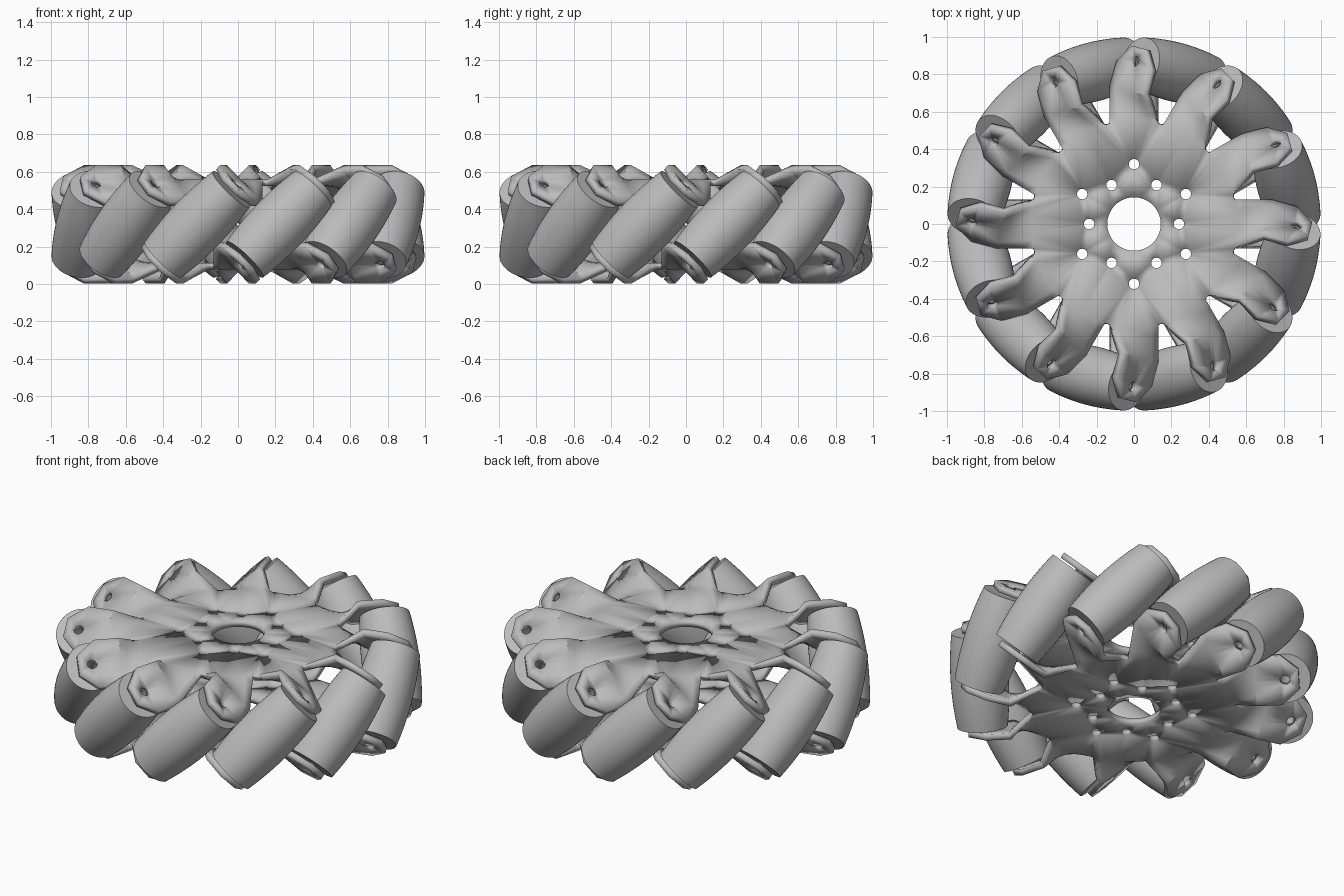
import bpy, bmesh, math
from math import sin, cos, pi, radians, sqrt
from mathutils import Vector, Matrix

cube = bpy.data.objects.get("Cube")
if cube:
    bpy.data.objects.remove(cube)

COUNT = 12          # rollers around the wheel
MID = 0.319         # height of the wheel's middle plane
AXIS_R = 0.842      # distance from wheel axis to roller axis
HALF_ROLLER = 0.266
TAB_W = 0.31        # outer face of a tab, along the roller axis
TAB_HALF = 0.138
HUB_R, HUB_Z = 0.553, 0.24
THICK = 0.034
BORE = 0.027

grey = bpy.data.materials.new("plain grey")
grey.use_nodes = True
grey.diffuse_color = (0.5, 0.5, 0.5, 1)
grey.node_tree.nodes["Principled BSDF"].inputs["Base Color"].default_value = (0.5, 0.5, 0.5, 1)


def roller_frame(angle):
    """Local x = radial, y = across the tab, z = along the 45 degree roller axis."""
    s = sqrt(0.5)
    basis = Matrix(((1, 0, 0), (0, s, s), (0, -s, s))).to_4x4()
    return Matrix.Rotation(angle, 4, 'Z') @ basis


def add_object(name, mesh, matrix):
    ob = bpy.data.objects.new(name, mesh)
    bpy.context.collection.objects.link(ob)
    ob.matrix_world = matrix
    return ob


def finish(bm, name):
    mesh = bpy.data.meshes.new(name)
    bm.to_mesh(mesh)
    bm.free()
    mesh.materials.append(grey)
    return mesh


def loop_edges(bm, verts):
    """Closed ring of edges, reusing those that exist."""
    pairs = zip(verts, verts[1:] + verts[:1])
    return [bm.edges.get(p) or bm.edges.new(p) for p in pairs]


def circle(bm, cx, cy, z, r, n, matrix=Matrix()):
    return [bm.verts.new(matrix @ Vector((cx + r * cos(2 * pi * i / n),
                                          cy + r * sin(2 * pi * i / n), z)))
            for i in range(n)]


def side_plate():
    bm = bmesh.new()
    cols, rows = 6, 4
    step = 2 * pi / COUNT
    half_root = radians(13.6)
    hub_ring, tab_loops = [], []

    for k in range(COUNT):
        a = k * step
        frame = roller_frame(a - step / 2)

        # twisted web from the hub rim to the tilted tab
        grid = []
        for r in range(rows + 1):
            line = []
            for c in range(cols + 1):
                f = 2 * c / cols - 1
                t = a + f * half_root
                root = Vector((HUB_R * cos(t), HUB_R * sin(t), HUB_Z))
                tab = frame @ Vector((0.68, f * TAB_HALF, TAB_W))
                line.append(bm.verts.new(root.lerp(tab, r / rows)))
            grid.append(line)
        for lo, hi in zip(grid, grid[1:]):
            for c in range(cols):
                bm.faces.new((lo[c], hi[c], hi[c + 1], lo[c + 1]))
        hub_ring += grid[0]

        # tab with chamfered tip and axle hole
        tip = [(0.82, 1), (0.918, 0.4), (0.918, -0.4), (0.82, -1)]
        outline = grid[-1] + [bm.verts.new(frame @ Vector((u, v * TAB_HALF, TAB_W)))
                              for u, v in tip]
        hole = circle(bm, AXIS_R, 0, TAB_W, BORE, 16, frame)
        normal = frame.to_3x3() @ Vector((0, 0, 1))
        tab_loops.append((outline, hole, normal))

    for outline, hole, normal in tab_loops:
        edges = loop_edges(bm, outline) + loop_edges(bm, hole)
        bmesh.ops.triangle_fill(bm, edges=edges, use_beauty=True, normal=normal)

    # hub disc with centre bore and two rings of bolt holes
    edges = loop_edges(bm, hub_ring)
    edges += loop_edges(bm, circle(bm, 0, 0, HUB_Z, 0.143, 48))
    for ring_r, start in ((0.32, pi / 2), (0.24, 0)):
        for i in range(6):
            t = start + i * pi / 3
            edges += loop_edges(bm, circle(bm, ring_r * cos(t), ring_r * sin(t),
                                           HUB_Z, 0.028, 16))
    bmesh.ops.triangle_fill(bm, edges=edges, use_beauty=True, normal=(0, 0, 1))

    for f in bm.faces:
        f.normal_update()
        if f.normal.z < 0:
            f.normal_flip()
    return finish(bm, "side_plate")


def roller():
    # barrel that follows the wheel's outer cylinder, with an axle bore
    bm = bmesh.new()
    n, seg = 14, 48
    profile = []
    for i in range(n + 1):
        w = HALF_ROLLER * (2 * i / n - 1)
        profile.append((1 - sqrt(AXIS_R ** 2 + w * w / 2), w))
    profile += [(BORE, HALF_ROLLER), (BORE, -HALF_ROLLER)]
    rings = [circle(bm, 0, 0, w, r, seg) for r, w in profile]
    for lo, hi in zip(rings, rings[1:] + rings[:1]):
        for i in range(seg):
            j = (i + 1) % seg
            bm.faces.new((lo[i], lo[j], hi[j], hi[i]))
    bmesh.ops.recalc_face_normals(bm, faces=bm.faces[:])
    return finish(bm, "roller")


def smooth(objects, angle):
    bpy.ops.object.select_all(action='DESELECT')
    for ob in objects:
        ob.select_set(True)
    bpy.context.view_layer.objects.active = objects[0]
    bpy.ops.object.shade_smooth_by_angle(angle=radians(angle))


lift = Matrix.Translation((0, 0, MID))

# upper and lower plates are the same part turned over
plate_mesh = side_plate()
plates = [add_object("upper_plate", plate_mesh, lift),
          add_object("lower_plate", plate_mesh, lift @ Matrix.Rotation(pi, 4, 'X'))]
smooth(plates[:1], 25)
for ob in plates:
    mod = ob.modifiers.new("sheet thickness", 'SOLIDIFY')
    mod.thickness = THICK
    mod.offset = -1
    mod.use_even_offset = True

# ring of tilted rollers
roller_mesh = roller()
rollers = []
for k in range(COUNT):
    frame = roller_frame((k + 0.5) * 2 * pi / COUNT)
    place = lift @ frame @ Matrix.Translation((AXIS_R, 0, 0))
    rollers.append(add_object(f"roller_{k + 1}", roller_mesh, place))
smooth(rollers[:1], 35)
